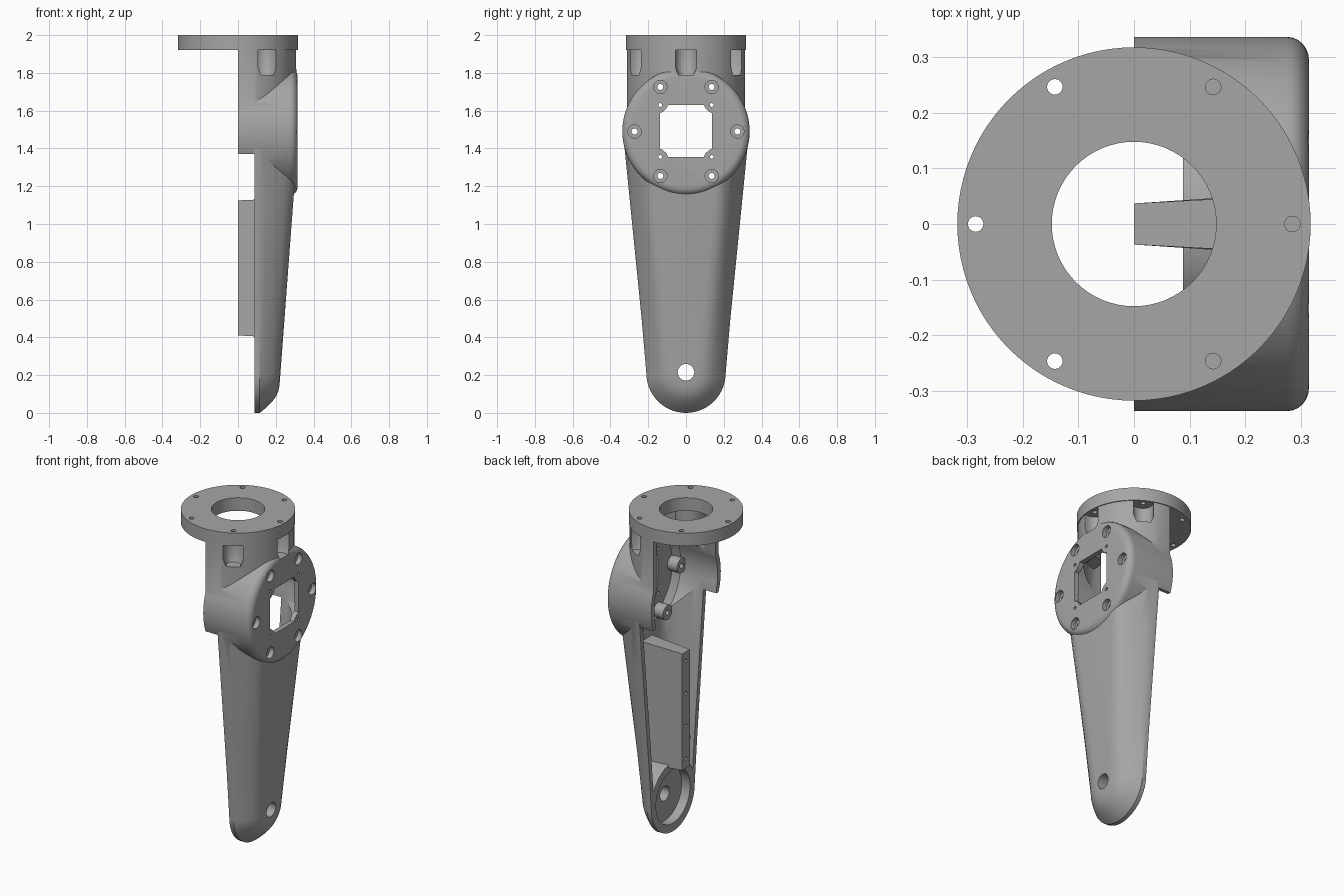
import bpy, bmesh, math
from math import cos, sin, pi

if "Cube" in bpy.data.objects:
    bpy.data.objects.remove(bpy.data.objects["Cube"])

grey = bpy.data.materials.new("plain grey")
grey.use_nodes = True
colour = (0.38, 0.38, 0.38, 1)
grey.diffuse_color = colour
grey.node_tree.nodes["Principled BSDF"].inputs["Base Color"].default_value = colour


def loft(name, rings):
    """Skin a list of equal-length point rings and cap both ends."""
    bm = bmesh.new()
    loops = [[bm.verts.new(p) for p in ring] for ring in rings]
    for a, b in zip(loops, loops[1:]):
        for i in range(len(a)):
            j = (i + 1) % len(a)
            bm.faces.new((a[i], a[j], b[j], b[i]))
    bm.faces.new(loops[0])
    bm.faces.new(loops[-1])
    bmesh.ops.recalc_face_normals(bm, faces=bm.faces)
    mesh = bpy.data.meshes.new(name)
    bm.to_mesh(mesh)
    bm.free()
    mesh.materials.append(grey)
    obj = bpy.data.objects.new(name, mesh)
    bpy.context.collection.objects.link(obj)
    return obj


def lathe_x(name, y, z, profile, n=32):
    """Round solid along x from (x, radius) pairs."""
    return loft(name, [[(x, y + r * cos(2 * pi * i / n), z + r * sin(2 * pi * i / n))
                        for i in range(n)] for x, r in profile])


def post(name, x, y, r, z0, z1, n=32):
    """Upright cylinder."""
    return loft(name, [[(x + r * cos(2 * pi * i / n), y + r * sin(2 * pi * i / n), z)
                        for i in range(n)] for z in (z0, z1)])


def block(name, x0, x1, y0, y1, z0, z1):
    return loft(name, [[(x0, y0, z), (x1, y0, z), (x1, y1, z), (x0, y1, z)] for z in (z0, z1)])


def combine(target, tool, operation):
    """Apply a boolean and discard the tool."""
    mod = target.modifiers.new("cut", "BOOLEAN")
    mod.operation = operation
    mod.solver = "EXACT"
    mod.object = tool
    bpy.context.view_layer.objects.active = target
    bpy.ops.object.modifier_apply(modifier=mod.name)
    bpy.data.objects.remove(tool)


def cut(target, tool):
    combine(target, tool, "DIFFERENCE")


def join(target, tool):
    combine(target, tool, "UNION")


def face_x(z):
    """Slanted outer face of the leg."""
    return 0.22 + (z - 0.15) * 0.075


def leg_ring(inset, t, base, wall, top):
    """Tapered, round-ended outline at a fraction t of the leg depth."""
    r = 0.21 - inset
    pts = [(r * cos(pi + pi * i / 28), 0.21 + r * sin(pi + pi * i / 28)) for i in range(29)]
    side = [(0.21 + (z - 0.25) * 0.1 - inset, z) for z in (0.5, 0.8, 1.1, top)]
    pts += side + [(-y, z) for y, z in reversed(side)]
    return [(base + t * (face_x(z) - wall - base), y, z) for y, z in pts]


section = [(0, 0), (0.015, 0.2), (0.032, 0.4), (0.05, 0.58), (0.07, 0.75),
           (0.09, 0.87), (0.115, 0.96), (0.145, 1)]


def leg_solid(name, start, base, wall, top):
    rings = [leg_ring(wall, 0, start, wall, top)]
    rings += [leg_ring(wall + d, t, base, wall, top) for d, t in section]
    return loft(name, rings)


# Outer volume: tapered leg, round joint housing and neck
shell = leg_solid("leg_shell", 0.088, 0.115, 0, 1.4)
fillet = [(0.275 + 0.04 * sin(a * pi / 12), 0.295 + 0.042 * cos(a * pi / 12)) for a in range(7)]
housing = lathe_x("housing", 0, 1.49, [(-0.02, 0.337)] + fillet, 96)
join(housing, post("neck", 0, 0, 0.313, 1.5, 1.925, 96))
cut(housing, block("lower_trim", -1, 0.088, -1, 1, 1, 1.37))
join(shell, housing)

# Inner volume, leaving room for screw bosses and the foot cup
cavity = leg_solid("cavity", -0.05, 0.115, 0.028, 1.45)
join(cavity, lathe_x("housing_hollow", 0, 1.49, [(-0.1, 0.307), (0.25, 0.307), (0.285, 0.275)], 96))
join(cavity, post("neck_hollow", 0, 0, 0.285, 1.52, 2.1, 96))
cut(cavity, lathe_x("foot", 0, 0.215, [(-0.2, 0.212), (0.5, 0.212)], 48))
screws = [(0.272 * cos(k * pi / 3), 1.49 + 0.272 * sin(k * pi / 3)) for k in range(6)]
for y, z in screws:
    cut(cavity, lathe_x("boss", y, z, [(0.22, 0.045), (0.5, 0.045)]))
bolts = [(k * pi / 3, 0.285 * cos(k * pi / 3), 0.285 * sin(k * pi / 3)) for k in range(6)]
for a, x, y in bolts:
    if x > 0:
        cut(cavity, post("bolt_boss", x, y, 0.085, 1.76, 2.2))
cut(shell, cavity)
cut(shell, block("open_side", -1, 0, -1, 1, -1, 3))

# Bolt pockets under the flange, opening outward
for a, x, y in bolts:
    if x > 0:
        rings = []
        for r, z in ((0.04, 1.79), (0.056, 1.83), (0.056, 2)):
            arc = [(-r * cos(b * pi / 12), r * sin(b * pi / 12)) for b in range(-6, 7)]
            arc += [(0.2, r), (0.2, -r)]
            rings.append([(x + u * cos(a) - v * sin(a), y + u * sin(a) + v * cos(a), z)
                          for u, v in arc])
        cut(shell, loft("pocket", rings))

# Screw holes with counterbores, small pin holes and the window
for y, z in screws:
    cut(shell, lathe_x("screw_hole", y, z, [(0.1, 0.016), (0.4, 0.016)], 20))
    cut(shell, lathe_x("counterbore", y, z, [(0.285, 0.035), (0.4, 0.035)]))
corner = [(0.138, 0.095), (0.122, 0.101), (0.101, 0.122), (0.095, 0.138)]
window = corner + [(-y, z) for y, z in reversed(corner)]
window += [(-y, -z) for y, z in window]
cut(shell, loft("window", [[(x, y, 1.493 + z) for y, z in window] for x in (0.2, 0.5)]))
for y in (-0.136, 0.136):
    for z in (1.355, 1.63):
        cut(shell, lathe_x("pin_hole", y, z, [(0.2, 0.01), (0.4, 0.01)], 16))

# Foot cup and pivot hole
cut(shell, lathe_x("foot_cup", 0, 0.215, [(0, 0.165), (0.145, 0.165)], 48))
cut(shell, lathe_x("pivot", 0, 0.215, [(0, 0.044), (0.5, 0.044)]))

# Central rib with a row of tapped holes
rib_rings = []
for z, dz in ((0.41, -0.012), (1.125, 0.012)):
    deep = face_x(z) - 0.015
    rib_rings.append([(0, -0.037, z), (deep, -0.052, z + dz), (deep, 0.052, z + dz), (0, 0.037, z)])
rib = loft("centre_rib", rib_rings)
for k in range(4):
    cut(rib, lathe_x("tapped_hole", 0, 0.47 + 0.2 * k, [(-0.1, 0.01), (0.04, 0.01)], 16))

# Mounting flange with a centre bore and a bolt circle
flange = post("mounting_flange", 0, 0, 0.318, 1.92, 2, 96)
cut(flange, post("bore", 0, 0, 0.148, 1.8, 2.1, 64))
for a, x, y in bolts:
    cut(flange, post("bolt_hole", x, y, 0.014, 1.8, 2.1, 24))

for obj in (shell, rib, flange):
    bpy.ops.object.select_all(action="DESELECT")
    obj.select_set(True)
    bpy.context.view_layer.objects.active = obj
    bpy.ops.object.shade_smooth_by_angle(angle=math.radians(30))
